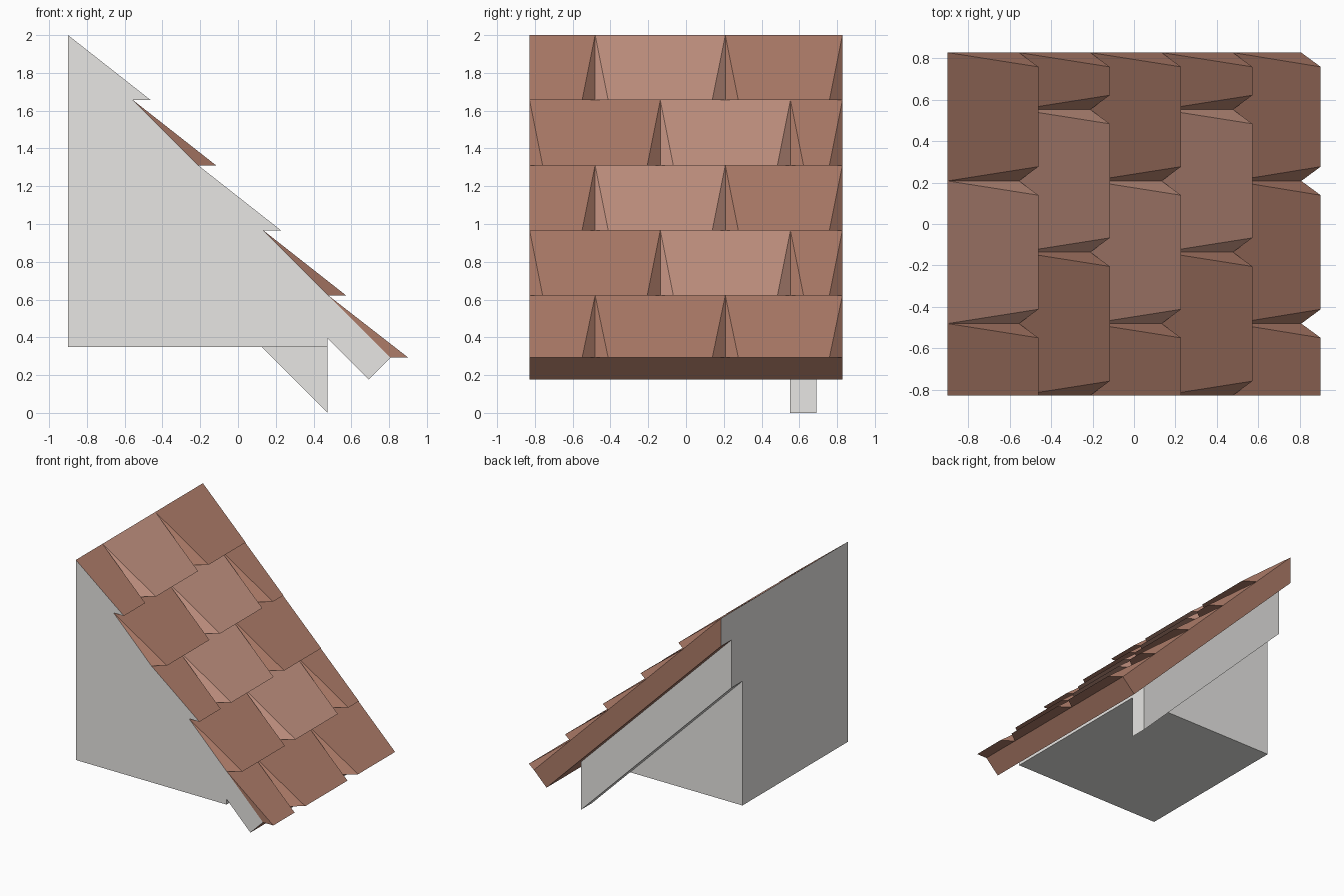
import bpy

if "Cube" in bpy.data.objects:
    bpy.data.objects.remove(bpy.data.objects["Cube"])

Y0, Y1 = -0.828, 0.828      # roof ends
XB, XF = -0.9, 0.475        # back plane and front of wall


def material(name, rgb):
    m = bpy.data.materials.new(name)
    m.diffuse_color = (*rgb, 1)
    m.use_nodes = True
    m.node_tree.nodes["Principled BSDF"].inputs["Base Color"].default_value = m.diffuse_color
    return m


PLASTER = material("plaster", (0.8, 0.79, 0.77))
CLAY = material("clay", (0.42, 0.20, 0.14))
PALE = material("pale_clay", (0.55, 0.29, 0.22))


def make(name, verts, faces, mats, slots):
    mesh = bpy.data.meshes.new(name)
    mesh.from_pydata(verts, [], faces)
    for m in mats:
        mesh.materials.append(m)
    for p, s in zip(mesh.polygons, slots):
        p.material_index = s
    ob = bpy.data.objects.new(name, mesh)
    bpy.context.collection.objects.link(ob)
    return ob


def prism(name, profile, y0, y1, mats, clay_edges=(), skip=()):
    """Extrude an (x, z) profile along y; edges in skip stay open."""
    n = len(profile)
    verts = [(x, y, z) for y in (y0, y1) for x, z in profile]
    faces = [tuple(range(n)), tuple(reversed(range(n, 2 * n)))]
    slots = [0, 1 if clay_edges else 0]
    for i in range(n):
        if i not in skip:
            j = (i + 1) % n
            faces.append((i, i + n, j + n, j))
            slots.append(1 if i in clay_edges else 0)
    return make(name, verts, faces, mats, slots)


# Roof slab: plaster on the cut ends, clay on far side, underside and eave
prism("roof_slab", [(XB, 1.77), (0.693, 0.177), (0.808, 0.292), (XB, 2.0)],
      Y0, Y1, [PLASTER, CLAY], clay_edges=(0, 1), skip=(2,))

# Wall block under the slab
prism("wall", [(XB, 0.35), (XF, 0.35), (XF, 0.87 - XF), (XB, 1.77)],
      Y0, 0.55, [PLASTER], skip=(2,))

# Rafter beside the wall
prism("rafter", [(XB, 1.375), (XF, 0.0), (XF, 0.87 - XF), (XB, 1.77)],
      0.55, 0.69, [PLASTER], skip=(2,))


def tile(name, x, z, drop, lip, y0, y1, taper0, mat, cap):
    """Wedge tile with tapering sides, lying on the 45 degree slab."""
    t = 0.069
    xb, zb, xt = x + drop, z - drop, x + drop + lip
    verts = [(x, y0, z), (x, y1, z), (xb, y0, zb), (xb, y1, zb),
             (xt, y0 + (t if taper0 else 0), zb), (xt, y1 - t, zb)]
    faces = [(0, 4, 5, 1), (2, 3, 5, 4), (0, 2, 4), (1, 5, 3)]
    make(name, verts, faces, [mat, cap], [0, 0, 1, 0])


# Five staggered rows of tiles
for r in range(5):
    x, z = XB + 0.3445 * r, 2.0 - 0.3445 * r
    drop = 0.3445 if r < 4 else 0.33
    cuts = [Y0, -0.136, 0.553, Y1] if r % 2 else [Y0, -0.481, 0.208, Y1]
    for k in range(3):
        mat = PALE if k == 1 and r < 4 else CLAY
        sliced = k == 0 and r % 2 == 0
        tile(f"tile_{r + 1}_{k + 1}", x, z, drop, 0.094, cuts[k], cuts[k + 1],
             not sliced, mat, PLASTER if sliced and r < 4 else mat)
